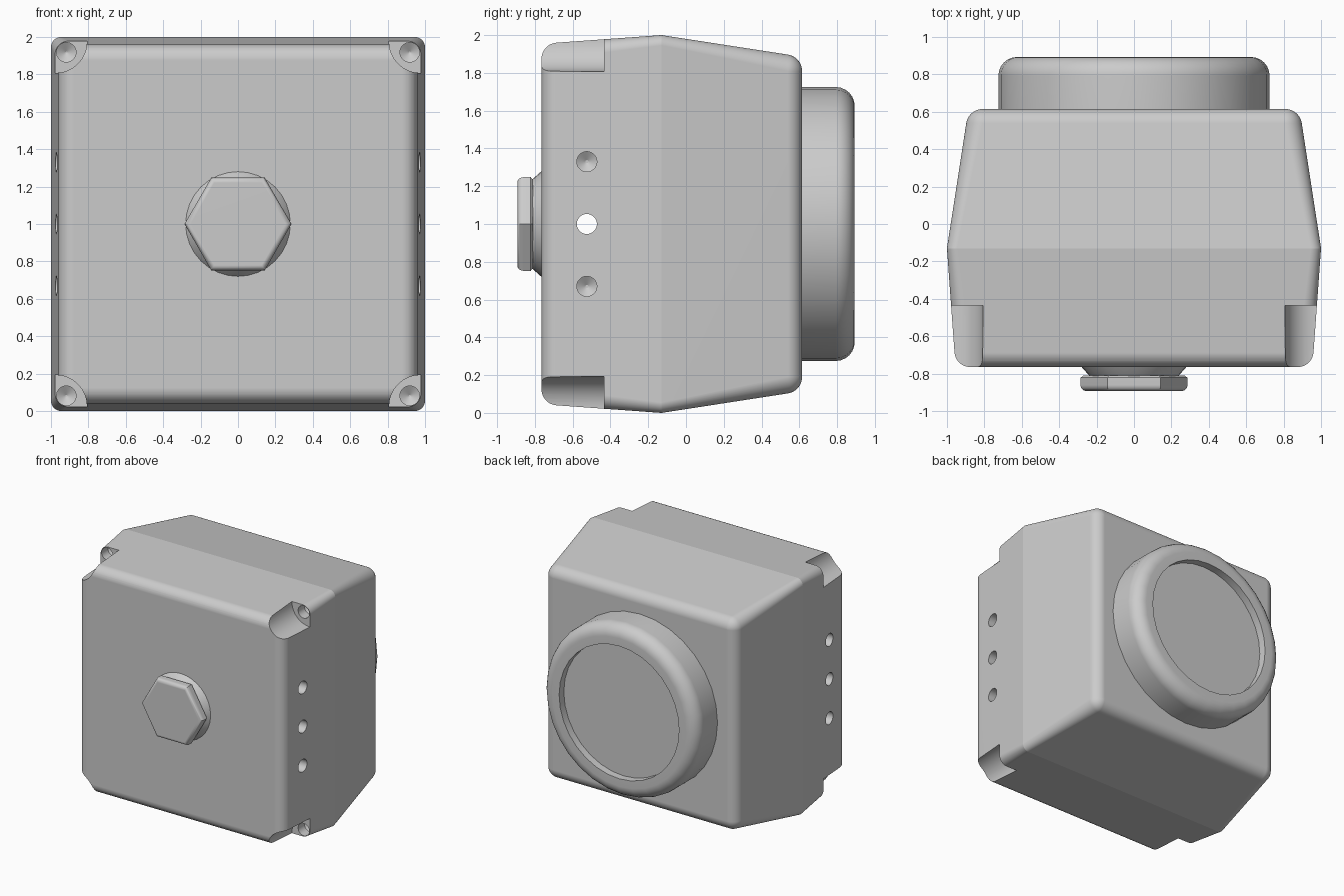
import bpy, bmesh
from math import sin, cos, pi, radians

if "Cube" in bpy.data.objects:
    bpy.data.objects.remove(bpy.data.objects["Cube"])


def loft(name, rings):
    """Skin a list of equal-length closed rings and cap both ends."""
    bm = bmesh.new()
    rows = [[bm.verts.new(p) for p in ring] for ring in rings]
    n = len(rows[0])
    for a, b in zip(rows, rows[1:]):
        for i in range(n):
            j = (i + 1) % n
            bm.faces.new((a[i], a[j], b[j], b[i]))
    bm.faces.new(rows[0])
    bm.faces.new(rows[-1])
    bmesh.ops.remove_doubles(bm, verts=bm.verts, dist=1e-5)
    bmesh.ops.recalc_face_normals(bm, faces=bm.faces)
    mesh = bpy.data.meshes.new(name)
    bm.to_mesh(mesh)
    bm.free()
    obj = bpy.data.objects.new(name, mesh)
    bpy.context.collection.objects.link(obj)
    return obj


def lathe(name, profile, axis='y', u=0.0, z=1.0, n=32):
    """Revolve (radius, distance) points about an x or y axis through (u, z)."""
    rings = []
    for r, t in profile:
        ring = []
        for i in range(n):
            a = 2 * pi * i / n
            p, q = u + r * cos(a), z + r * sin(a)
            ring.append((p, t, q) if axis == 'y' else (t, p, q))
        rings.append(ring)
    return loft(name, rings)


def arc(cr, ct, r, a0, a1, steps):
    """Fillet points as (radius, distance)."""
    angles = [radians(a0 + (a1 - a0) * i / steps) for i in range(steps + 1)]
    return [(cr + r * cos(a), ct + r * sin(a)) for a in angles]


def section(y, half, r, steps=10):
    """Rounded square cross-section of the housing."""
    pts = []
    for k in range(4):
        cx, cz = [(1, 1), (-1, 1), (-1, -1), (1, -1)][k]
        for i in range(steps + 1):
            a = pi / 2 * (k + i / steps)
            pts.append((cx * (half - r) + r * cos(a), y, 1 + cz * (half - r) + r * sin(a)))
    return pts


def activate(obj):
    bpy.ops.object.select_all(action='DESELECT')
    obj.select_set(True)
    bpy.context.view_layer.objects.active = obj


def finish(obj, angle):
    activate(obj)
    bpy.ops.object.shade_smooth_by_angle(angle=radians(angle))
    mod = obj.modifiers.new("weighted_normals", 'WEIGHTED_NORMAL')
    mod.keep_sharp = True


# Housing: rounded front, widest at the ridge, tapering to a rounded back
front = [section(y, h, h - 0.875) for h, y in arc(0.875, -0.68, 0.085, -90, -4, 10)]
ridge = [section(-0.13, 1.0, 0.055)]
back = [section(y, h, h - 0.808) for h, y in arc(0.808, 0.525, 0.09, 9, 90, 10)]
housing = loft("housing", front + ridge + back)

# Cutters: corner notches with screw holes, and three side holes
cutters = []
for sx in (-1, 1):
    for sz in (-1, 1):
        cutters.append(lathe("notch_cutter", [(0.167, -1.0), (0.167, -0.435)],
                             u=sx * 0.975, z=1 + sz * 0.975, n=64))
        cutters.append(lathe("screw_hole_cutter", [(0.052, -0.6), (0.052, -0.35), (0.004, -0.32)],
                             u=sx * 0.918, z=1 + sz * 0.918, n=48))
        cutters.append(lathe("side_hole_cutter",
                             [(0.053, sx * 1.1), (0.053, sx * 0.87), (0.008, sx * 0.84)],
                             axis='x', u=-0.525, z=1 + sz * 0.33, n=48))
cutters.append(lathe("through_hole_cutter", [(0.053, -1.1), (0.053, 1.1)],
                     axis='x', u=-0.525, n=48))

activate(housing)
for cutter in cutters:
    mod = housing.modifiers.new("cut", 'BOOLEAN')
    mod.operation = 'DIFFERENCE'
    mod.solver = 'EXACT'
    mod.object = cutter
    bpy.ops.object.modifier_apply(modifier=mod.name)
    bpy.data.objects.remove(cutter)
finish(housing, 11)

# Round back collar with a shallow recess
collar = lathe("back_collar", [(0.725, 0.6)] + arc(0.625, 0.793, 0.1, 0, 90, 6)
               + [(0.56, 0.893), (0.56, 0.83)])
finish(collar, 30)

# Flared base and hexagonal head on the front
base = lathe("bolt_base", [(0.285, -0.75), (0.28, -0.765), (0.238, -0.812)])
finish(base, 30)
head = lathe("hex_head", [(0.27, -0.81), (0.286, -0.822)]
             + arc(0.254, -0.861, 0.032, 0, -90, 5), n=6)
finish(head, 30)
